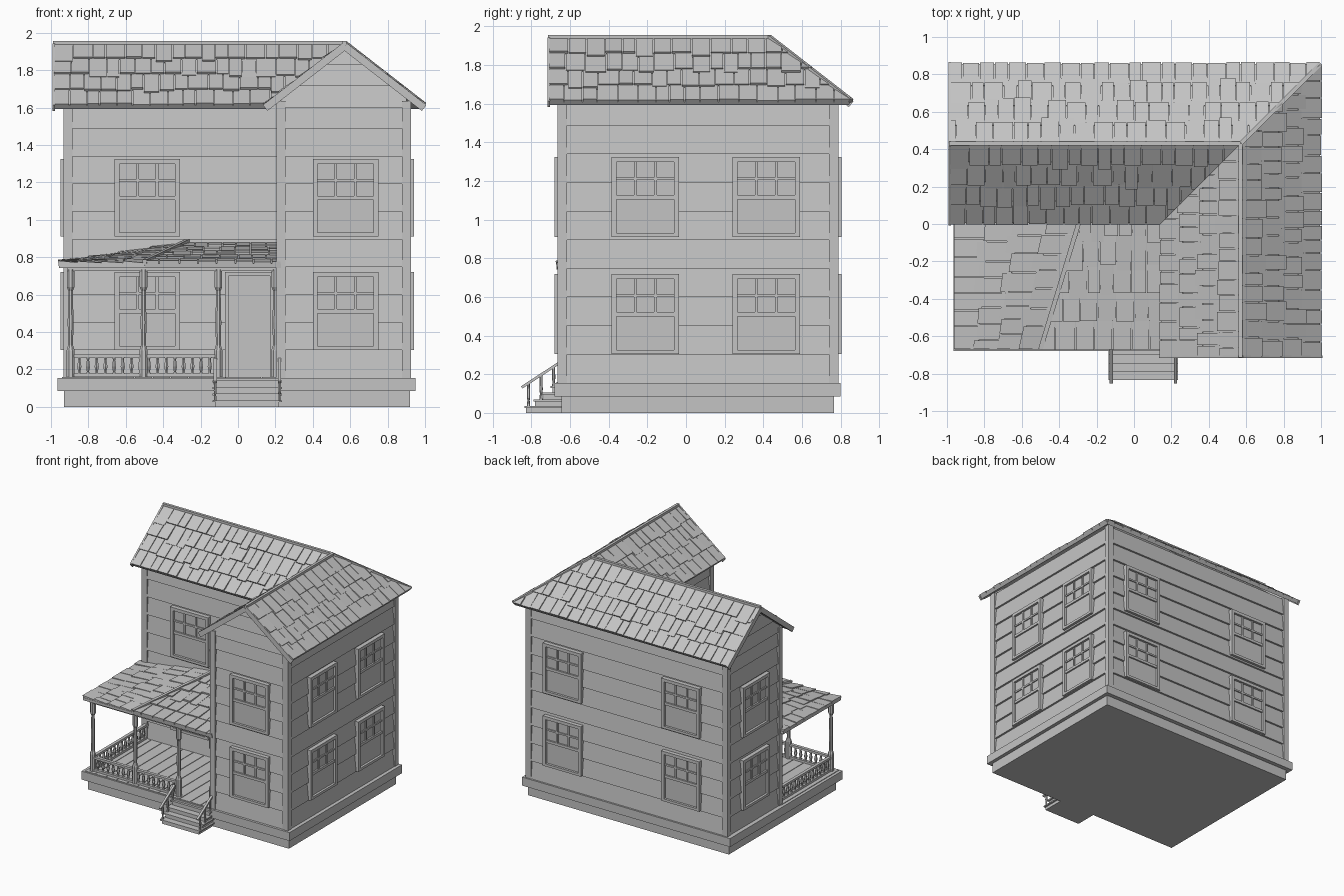
import bpy, bmesh, random
from math import pi, cos, sin, radians
from mathutils import Vector as V, Matrix

random.seed(4)
if "Cube" in bpy.data.objects:
    bpy.data.objects.remove(bpy.data.objects["Cube"])

mat = bpy.data.materials.new("plain grey")
mat.use_nodes = True
GREY = (0.55, 0.55, 0.55, 1)
mat.diffuse_color = GREY
mat.node_tree.nodes["Principled BSDF"].inputs["Base Color"].default_value = GREY


# ---------- helpers ----------
def finish(name, bm):
    bmesh.ops.recalc_face_normals(bm, faces=bm.faces)
    me = bpy.data.meshes.new(name)
    bm.to_mesh(me)
    bm.free()
    me.materials.append(mat)
    ob = bpy.data.objects.new(name, me)
    bpy.context.collection.objects.link(ob)
    return ob


def loft(bm, *rings):
    """Closed solid through rings of equal point count."""
    loops = [[bm.verts.new(p) for p in r] for r in rings]
    n = len(loops[0])
    for a, b in zip(loops, loops[1:]):
        for i in range(n):
            j = (i + 1) % n
            bm.faces.new((a[i], a[j], b[j], b[i]))
    bm.faces.new(loops[0][::-1])
    bm.faces.new(loops[-1])


def prism(bm, pts, vec):
    loft(bm, [V(p) for p in pts], [V(p) + V(vec) for p in pts])


def box(bm, x0, x1, y0, y1, z0, z1):
    prism(bm, [(x0, y0, z0), (x1, y0, z0), (x1, y1, z0), (x0, y1, z0)], (0, 0, z1 - z0))


def bar(bm, p, q, w, h):
    p, q = V(p), V(q)
    side = (q - p).cross(V((0, 0, 1))).normalized()
    up = side.cross(q - p).normalized()
    ring = [p + side * w / 2 * a + up * h / 2 * b for a, b in ((-1, -1), (1, -1), (1, 1), (-1, 1))]
    prism(bm, ring, q - p)


def lathe(bm, x, y, profile, sides=8):
    loft(bm, *[[(x + r * cos(2 * pi * (i + .5) / sides), y + r * sin(2 * pi * (i + .5) / sides), z)
                for i in range(sides)] for r, z in profile])


def clip(bm, point, normal):
    bmesh.ops.bisect_plane(bm, geom=bm.verts[:] + bm.edges[:] + bm.faces[:],
                           plane_co=point, plane_no=normal, clear_outer=True)


# ---------- foundation and wall core ----------
X0, X1, XW = -0.91, 0.90, 0.23        # outer walls and inner side of front wing
Y0, Y1, YW = -0.64, 0.765, 0.09       # front, back and recessed front
RX, RY = 0.57, 0.43                   # ridge lines
EAVE, RIDGE, RUN = 1.61, 1.94, 0.425
FLOOR = 0.155

bm = bmesh.new()
box(bm, -0.93, 0.92, -0.645, 0.765, 0, 0.09)
box(bm, -0.965, 0.95, -0.68, 0.80, 0.085, FLOOR)
finish("foundation", bm)

outline = [(X0, YW), (XW, YW), (XW, Y0), (X1, Y0), (X1, Y1), (X0, Y1)]
bm = bmesh.new()
prism(bm, [(x, y, 0.15) for x, y in outline], (0, 0, 1.48))
prism(bm, [(XW, Y0, 1.6), (X1, Y0, 1.6), (X1, Y0, 1.63), (RX, Y0, 1.9), (XW, Y0, 1.63)], (0, 0.9, 0))
prism(bm, [(X0, YW, 1.6), (X0, Y1, 1.6), (X0, Y1, 1.63), (X0, RY, 1.9), (X0, YW, 1.63)], (0.9, 0, 0))
finish("wall_core", bm)


# ---------- clapboards ----------
def boards(bm, a, b, z0, count, step):
    a, b = V((*a, 0)), V((*b, 0))
    d = (b - a).normalized()
    n = V((d.y, -d.x, 0))
    for k in range(count):
        lo, hi = V((0, 0, z0 + k * step)), V((0, 0, z0 + (k + 1) * step))
        prism(bm, [a + lo - n * .01, a + lo + n * .02, a + hi + n * .004, a + hi - n * .01], b - a)


bm = bmesh.new()
for a, b in zip(outline, outline[1:] + outline[:1]):
    boards(bm, a, b, FLOOR, 10, 0.148)
finish("clapboards", bm)

SL = (RIDGE - EAVE) / RUN
for name, a, b, mid, axis in (("front_gable_boards", (XW, Y0), (X1, Y0), RX, 0),
                              ("left_gable_boards", (X0, Y1), (X0, YW), RY, 1)):
    bm = bmesh.new()
    boards(bm, a, b, 1.6, 3, 0.115)
    for s in (-1, 1):
        point, normal = V((0, 0, RIDGE - 0.02)), V((0, 0, 1))
        point[axis], normal[axis] = mid, s * SL
        clip(bm, point, normal)
    finish(name, bm)

bm = bmesh.new()
for x, y in outline:
    if (x, y) != (XW, YW):
        box(bm, x - .024, x + .024, y - .024, y + .024, FLOOR, 1.635)
finish("corner_trim", bm)


# ---------- windows ----------
def window(name, u, z, place):
    """Sash window facing -y, then placed on its wall."""
    w, h, t = 0.175, 0.415, 0.026
    bm = bmesh.new()
    box(bm, -w, w, -.021, 0, 0, h)                                  # pane
    for s in (-1, 1):
        c = s * (w - t / 2)
        box(bm, c - t / 2, c + t / 2, -.04, 0, 0, h)                # side frame
    box(bm, -w, w, -.04, 0, h - t, h)
    box(bm, -w, w, -.04, 0, 0, t * .8)
    box(bm, -w + t, w - t, -.034, 0, h * .47, h * .47 + .022)       # meeting rail
    for x in (-.052, .052):
        box(bm, x - .007, x + .007, -.03, 0, h * .5, h - t)
    box(bm, -w + t, w - t, -.03, 0, h * .71, h * .71 + .014)
    bm.transform(place @ Matrix.Translation((u, 0, z)))
    finish(name, bm)


def wall(x, y, degrees):
    return Matrix.Translation((x, y, 0)) @ Matrix.Rotation(radians(degrees), 4, "Z")


spots = [("recess_window", wall(0, YW, 0), (-.485,)),
         ("front_window", wall(0, Y0, 0), (.575,)),
         ("right_window", wall(X1, 0, 90), (-.21, .415)),
         ("back_window", wall(0, Y1, 180), (-.58, .51)),
         ("left_window", wall(X0, 0, -90), (-.425,))]
for name, place, us in spots:
    for u in us:
        for z in (0.305, 0.91):
            window(name, u, z, place)

# ---------- door ----------
bm = bmesh.new()
box(bm, -.07, .19, YW - .024, YW, FLOOR, .72)
for x in (-.07, .17):
    box(bm, x, x + .02, YW - .04, YW, FLOOR, .72)
box(bm, -.07, .19, YW - .04, YW, .70, .72)
box(bm, -.05, .17, YW - .03, YW, .39, .41)
for i in range(4):
    box(bm, -.04 + i * .053, .0 + i * .053, YW - .032, YW, .20, .385)
finish("door", bm)


# ---------- shingled roofs ----------
def shingles(name, a, b, c, d, rows, cut=None):
    """Patch with eave a-b and upper edge d-c, covered with uneven tiles."""
    a, b, c, d = map(V, (a, b, c, d))
    n = (b - a).cross(d - a).normalized()
    at = lambda s, t: a.lerp(b, s).lerp(d.lerp(c, s), t)
    bm = bmesh.new()
    loft(bm, [p - n * .022 for p in (a, b, c, d)], [a, b, c, d])
    length = (b - a).length
    for r in range(rows):
        s = 0
        while s < 1:
            e = min(1, s + random.uniform(.065, .11) / length)
            if 1 - e < .03 / length:
                e = 1
            t0 = max(0, (r - random.choice((0, 0, 0, .1, .22))) / rows)
            t1 = min(1, (r + 1.1) / rows)
            up = random.uniform(.009, .019)
            g = .0025 / length
            quad = [at(s + g, t0), at(e - g, t0), at(e - g, t1), at(s + g, t1)]
            loft(bm, quad, [q + n * k for q, k in zip(quad, (up, up, .004, .004))])
            s = e
    if cut:
        clip(bm, *cut)
    finish(name, bm)


west, east = (V((RX, RY, 0)), V((1, -1, 0))), (V((RX, RY, 0)), V((-1, 1, 0)))
XL, YF = -0.985, -0.71
xe, xi, yb, yf = RX + RUN, RX - RUN, RY + RUN, RY - RUN
shingles("back_roof", (xe, yb, EAVE), (XL, yb, EAVE), (XL, RY, RIDGE), (xe, RY, RIDGE), 4, west)
shingles("recess_roof", (XL, yf, EAVE), (RX, yf, EAVE), (RX, RY, RIDGE), (XL, RY, RIDGE), 4, west)
shingles("right_roof", (xe, YF, EAVE), (xe, yb, EAVE), (RX, yb, RIDGE), (RX, YF, RIDGE), 4, east)
shingles("wing_inner_roof", (xi, RY, EAVE), (xi, YF, EAVE), (RX, YF, RIDGE), (RX, RY, RIDGE), 4, east)

bm = bmesh.new()
top = RIDGE + .006
bar(bm, (XL - .005, RY, top), (RX, RY, top), .022, .02)
bar(bm, (RX, YF - .005, top), (RX, RY, top), .022, .02)
bar(bm, (RX, RY, top), (xe, yb, EAVE + .006), .022, .02)
for s in (-1, 1):                                                   # verge boards
    bar(bm, (RX, YF, RIDGE - .012), (RX + s * RUN, YF, EAVE - .012), .014, .04)
    bar(bm, (XL, RY, RIDGE - .012), (XL, RY + s * RUN, EAVE - .012), .014, .04)
finish("ridge_caps_and_verges", bm)

# ---------- porch roof ----------
PE, PT = 0.765, 0.875
hip_low, hip_top = V((-.50, -.67, PE)), V((-.27, YW, PT))
along = hip_top - hip_low
shingles("porch_front_roof", (-.52, -.67, PE), (XW, -.67, PE), (XW, YW, PT), (-.52, YW, PT), 5,
         (hip_low, V((-along.y, along.x, 0))))
shingles("porch_left_roof", (-.96, YW, PE + .005), (-.96, -.67, PE), hip_low, hip_top, 4)
bm = bmesh.new()
lift = V((0, 0, .012))
bar(bm, hip_low + lift, hip_top + lift, .024, .02)
finish("porch_hip_cap", bm)

bm = bmesh.new()
box(bm, -.915, XW, -.645, -.61, .725, .752)
box(bm, -.915, -.88, -.645, YW, .725, .752)
finish("porch_beam", bm)

# ---------- porch floor, posts and railing ----------
bm = bmesh.new()
for i in range(12):
    x = -.94 + i * .097
    box(bm, x, x + .092, -.67, YW, FLOOR - .01, FLOOR + .005)
finish("porch_planks", bm)

POST = [(.024, .15), (.024, .30), (.014, .33), (.017, .45), (.013, .62), (.022, .64), (.022, .735)]
BALUSTER = [(.011, .17), (.007, .19), (.013, .215), (.007, .25), (.011, .27)]
PX, PY = -.895, -.628
bm = bmesh.new()
for x in (PX, -.505, -.105, .20):
    lathe(bm, x, PY, POST)
finish("porch_posts", bm)

bm = bmesh.new()
for z in (.17, .272):
    bar(bm, (PX, PY, z), (-.105, PY, z), .026, .018)
    bar(bm, (PX, PY, z), (PX, YW, z), .026, .018)
for i in range(1, 17):
    lathe(bm, PX + i * .0465, PY, BALUSTER, 6)
for i in range(1, 15):
    lathe(bm, PX, PY + i * .0475, BALUSTER, 6)
finish("porch_railing", bm)

# ---------- steps and handrails ----------
bm = bmesh.new()
for i in range(4):
    front, z = -.835 + i * .045, .035 * (i + 1)
    box(bm, -.12, .22, front + .008, -.64, 0, z - .01)
    box(bm, -.135, .235, front, -.64, z - .01, z)
finish("steps", bm)

bm = bmesh.new()
for x in (-.122, .222):
    bar(bm, (x, -.85, .132), (x, -.66, .256), .018, .014)
    for y, z in ((-.815, .035), (-.75, .07), (-.685, .13)):
        top = .132 + (y + .85) * .65
        lathe(bm, x, y, [(.009, z), (.006, z + .03), (.009, z + .05), (.007, top)], 6)
finish("handrails", bm)
